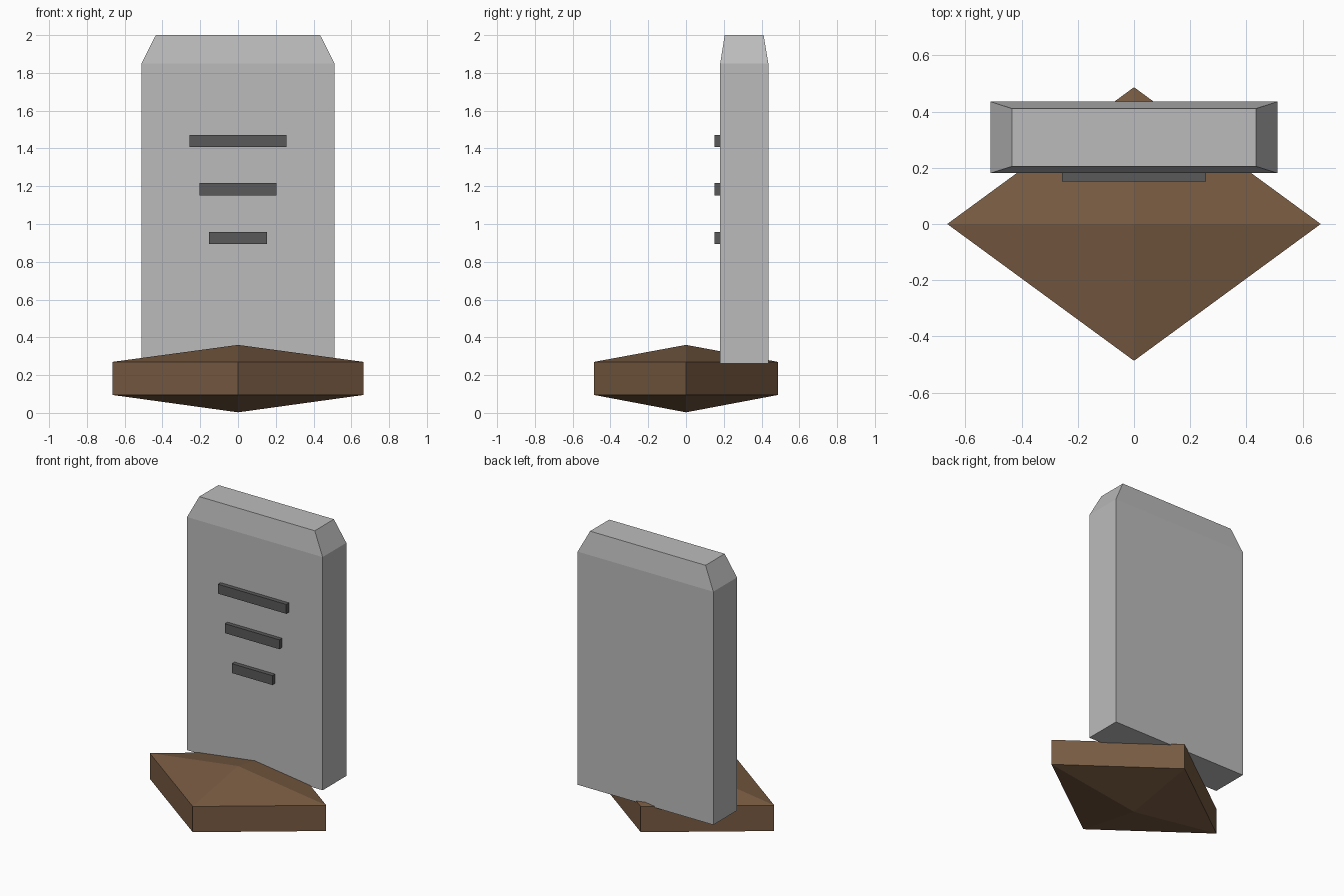
import bpy

if "Cube" in bpy.data.objects:
    bpy.data.objects.remove(bpy.data.objects["Cube"])


def material(name, rgb):
    m = bpy.data.materials.new(name)
    m.diffuse_color = (*rgb, 1)
    m.use_nodes = True
    m.node_tree.nodes["Principled BSDF"].inputs["Base Color"].default_value = m.diffuse_color
    return m


stone = material("grey stone", (0.50, 0.50, 0.50))
dark = material("dark engraving", (0.10, 0.10, 0.10))
earth = material("brown earth", (0.19, 0.105, 0.055))


def build(name, verts, faces, mat):
    me = bpy.data.meshes.new(name)
    me.from_pydata(verts, [], faces)
    me.materials.append(mat)
    ob = bpy.data.objects.new(name, me)
    bpy.context.collection.objects.link(ob)
    return ob


def rect(x, y0, y1, z):
    return [(-x, y0, z), (x, y0, z), (x, y1, z), (-x, y1, z)]


def loft(name, rings, mat):
    """Stack four-cornered rings from bottom to top and cap the ends."""
    n = 4 * len(rings)
    faces = [(3, 2, 1, 0), (n - 4, n - 3, n - 2, n - 1)]
    for r in range(0, n - 4, 4):
        for i in range(4):
            j = (i + 1) % 4
            faces.append((r + i, r + j, r + 4 + j, r + 4 + i))
    return build(name, [v for ring in rings for v in ring], faces, mat)


# diamond mound with a shallow point above and below
corners = [(0.665, 0), (0, 0.487), (-0.665, 0), (0, -0.487)]
verts = [(x, y, z) for z in (0.095, 0.27) for x, y in corners]
verts += [(0, 0, 0.003), (0, 0, 0.36)]
faces = []
for i in range(4):
    j = (i + 1) % 4
    faces += [(i, j, 4 + j, 4 + i), (j, i, 8), (4 + i, 4 + j, 9)]
build("mound", verts, faces, earth)

# upright slab with a tapered top
loft("headstone", [rect(0.511, 0.181, 0.436, 0.262),
                   rect(0.511, 0.181, 0.436, 1.85),
                   rect(0.435, 0.205, 0.411, 2.0)], stone)

# three raised bars on the front, shorter towards the bottom
for k, (half, z) in enumerate([(0.257, 1.439), (0.205, 1.184), (0.153, 0.926)]):
    loft(f"inscription_bar_{k + 1}",
         [rect(half, 0.152, 0.2, z - 0.032), rect(half, 0.152, 0.2, z + 0.032)], dark)
